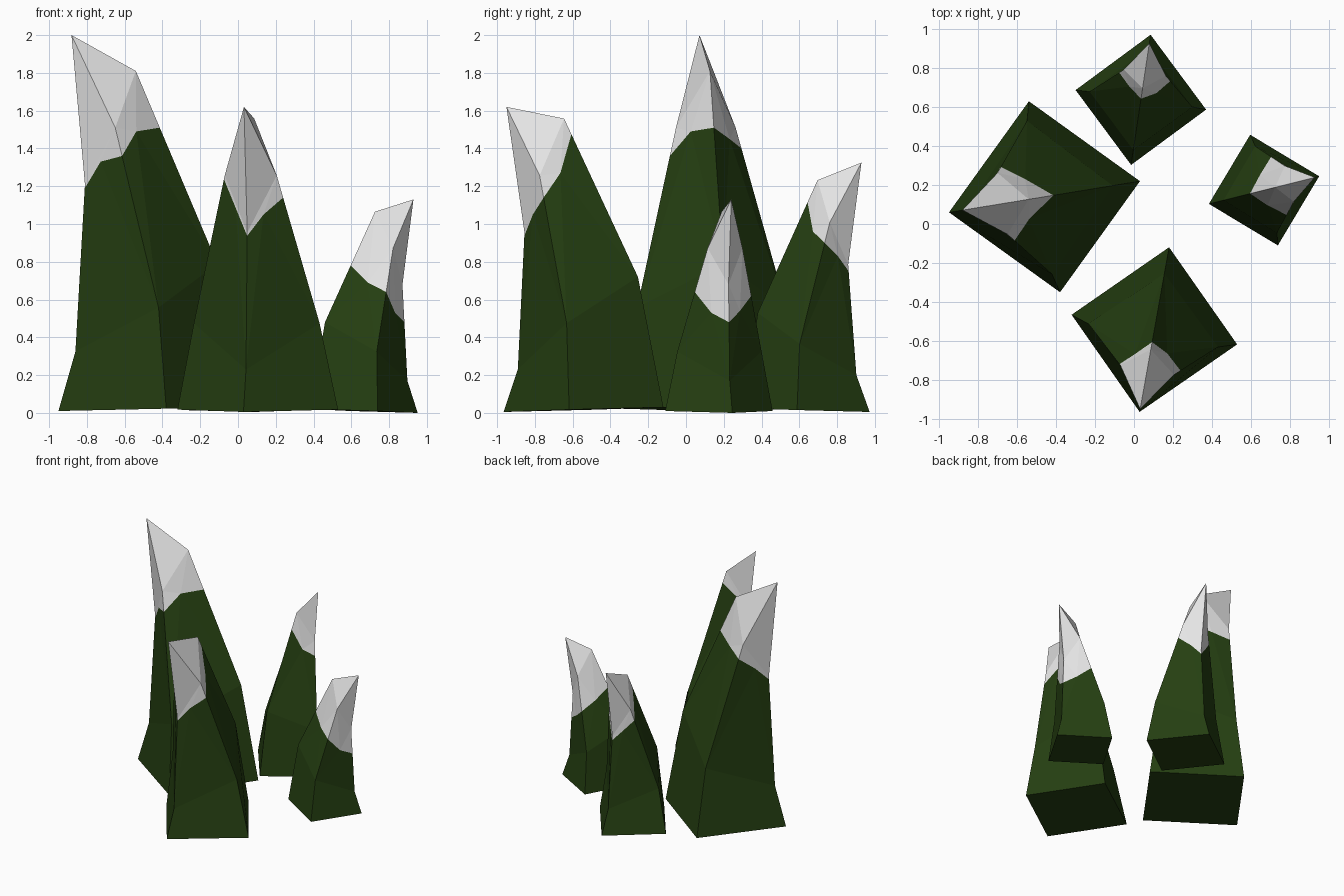
import bpy, bmesh
from mathutils import Vector

if "Cube" in bpy.data.objects:
    bpy.data.objects.remove(bpy.data.objects["Cube"])


def material(name, rgb):
    m = bpy.data.materials.new(name)
    m.diffuse_color = (*rgb, 1)
    m.use_nodes = True
    m.node_tree.nodes["Principled BSDF"].inputs["Base Color"].default_value = m.diffuse_color
    return m


green = material("dark_green", (0.0185, 0.05, 0.0058))
grey = material("pale_grey", (0.78, 0.78, 0.78))


def spike(name, centre, outward, base, mid, top, apex, edge):
    """Four-sided leaning spike. Each ring is (outer r, outer z, inner r, inner z, half width);
    edge holds the eight heights of the colour border, from the outer corner round."""
    c = Vector((*centre, 0))
    u = Vector((*outward, 0)).normalized()
    v = Vector((-u.y, u.x, 0))

    def at(r, s, z):
        return c + u * r + v * s + Vector((0, 0, z))

    def ring(ro, zo, ri, zi, w):
        r, z = (ro + ri) / 2, (zo + zi) / 2
        return [at(ro, 0, zo), at(r, w, z), at(ri, 0, zi), at(r, -w, z)]

    r0, r1, r2 = ring(*base), ring(*mid), ring(*top)

    # colour border, on the corners and on the middles of the sides
    border = []
    for k, z in enumerate(edge):
        i = k // 2
        j = (i + k % 2) % 4
        a, b = (r1[i] + r1[j]) / 2, (r2[i] + r2[j]) / 2
        t = min(0.975, (z - a.z) / (b.z - a.z))
        border.append(a.lerp(b, t))

    bm = bmesh.new()
    v0, v1, vb, v2 = ([bm.verts.new(p) for p in r] for r in (r0, r1, border, r2))
    tip = bm.verts.new(at(apex[0], 0, apex[1]))

    def face(verts, mat):
        bm.faces.new(verts).material_index = mat

    face(v0[::-1], 0)
    for i in range(4):
        j = (i + 1) % 4
        a, m, b = vb[2 * i], vb[2 * i + 1], vb[2 * j]
        face((v0[i], v0[j], v1[j], v1[i]), 0)      # foot
        face((v1[i], v1[j], m), 0)                 # green body
        face((v1[i], m, a), 0)
        face((v1[j], b, m), 0)
        face((a, m, v2[i]), 1)                     # grey cap
        face((m, v2[j], v2[i]), 1)
        face((m, b, v2[j]), 1)
        face((v2[i], v2[j], tip), 1)
    bmesh.ops.recalc_face_normals(bm, faces=bm.faces)
    me = bpy.data.meshes.new(name)
    bm.to_mesh(me)
    bm.free()
    me.materials.append(green)
    me.materials.append(grey)
    ob = bpy.data.objects.new(name, me)
    bpy.context.collection.objects.link(ob)


spike("left_spike", (-0.46, 0.14), (-0.987, -0.161),
      (0.497, 0.01, -0.497, 0.035, 0.497),
      (0.406, 0.325, -0.355, 0.79, 0.40),
      (0.355, 1.21, 0.082, 1.81, 0.16), (0.427, 2.0),
      (1.19, 1.33, 1.36, 1.49, 1.51, 1.45, 1.40, 1.30))

spike("front_spike", (0.105, -0.54), (-0.176, -0.984),
      (0.432, 0.005, -0.427, 0.03, 0.432),
      (0.356, 0.23, -0.29, 0.72, 0.338),
      (0.32, 0.955, 0.107, 1.558, 0.14), (0.417, 1.62),
      (0.945, 1.05, 1.14, 1.27, 1.475, 1.36, 1.245, 1.09))

spike("right_spike", (0.667, 0.174), (0.970, 0.243),
      (0.293, 0.0, -0.291, 0.02, 0.293),
      (0.237, 0.17, -0.213, 0.48, 0.23),
      (0.21, 0.68, 0.06, 1.065, 0.095), (0.27, 1.13),
      (0.48, 0.54, 0.62, 0.69, 0.78, 0.69, 0.64, 0.53))

spike("back_spike", (0.035, 0.637), (0.148, 0.989),
      (0.339, 0.005, -0.337, 0.025, 0.339),
      (0.268, 0.20, -0.26, 0.53, 0.267),
      (0.224, 0.785, 0.06, 1.232, 0.109), (0.295, 1.325),
      (0.75, 0.83, 0.92, 1.0, 1.115, 0.96, 0.90, 0.83))
